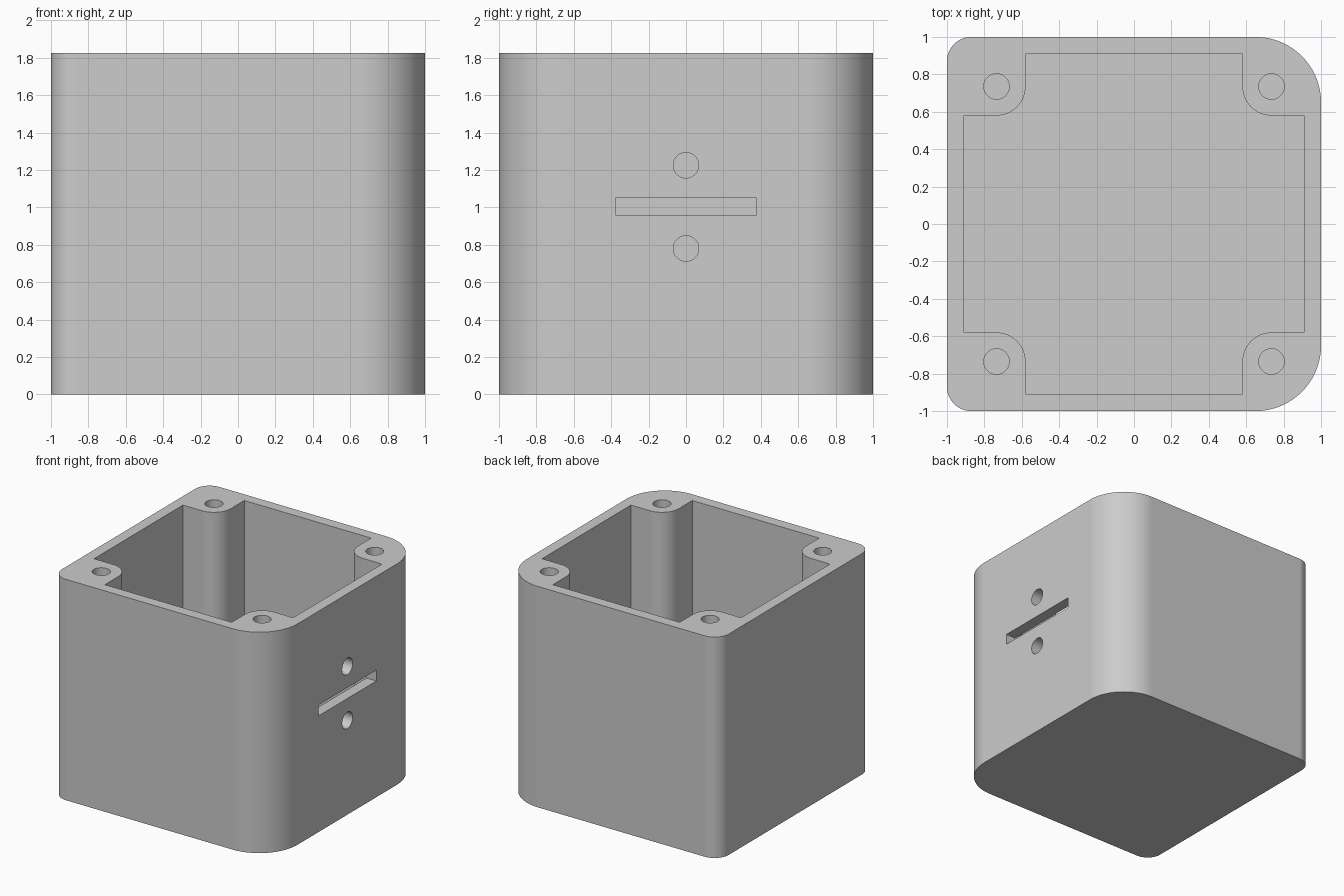
import bpy, bmesh, math
from mathutils import Matrix, Vector

cube = bpy.data.objects.get("Cube")
if cube:
    bpy.data.objects.remove(cube, do_unlink=True)

HEIGHT, FLOOR = 1.825, 0.09
WALL = 0.91          # inner wall distance from the centre
POST = 0.735         # screw post centre
POST_R = 0.155       # screw post rounding
HOLE_R = 0.068
STEPS = 24

grey = bpy.data.materials.new("light grey")
grey.use_nodes = True
colour = (0.604, 0.604, 0.604, 1)
grey.diffuse_color = colour
grey.node_tree.nodes["Principled BSDF"].inputs["Base Color"].default_value = colour


def arc(cx, cy, r, start, end, steps=STEPS):
    """Points along an arc, angles in degrees."""
    angles = [math.radians(start + (end - start) * i / steps) for i in range(steps + 1)]
    return [(cx + r * math.cos(a), cy + r * math.sin(a)) for a in angles]


def prism(name, outline, low, high, matrix=Matrix()):
    """Closed solid made by extruding an outline from low to high."""
    bm = bmesh.new()
    face = bm.faces.new([bm.verts.new((x, y, low)) for x, y in outline])
    grown = bmesh.ops.extrude_face_region(bm, geom=[face])["geom"]
    verts = [v for v in grown if isinstance(v, bmesh.types.BMVert)]
    bmesh.ops.translate(bm, verts=verts, vec=(0, 0, high - low))
    bmesh.ops.recalc_face_normals(bm, faces=bm.faces)
    bm.transform(matrix)
    mesh = bpy.data.meshes.new(name)
    bm.to_mesh(mesh)
    bm.free()
    mesh.materials.append(grey)
    obj = bpy.data.objects.new(name, mesh)
    bpy.context.collection.objects.link(obj)
    return obj


def circle(cx, cy):
    return arc(cx, cy, HOLE_R, 0, 360, 2 * STEPS)[:-1]


# Outer shell: wide rounding on the left-hand corners, tight on the others
outer = []
for sx, sy, r, start in ((1, 1, 0.35, 0), (-1, 1, 0.13, 90),
                         (-1, -1, 0.13, 180), (1, -1, 0.35, 270)):
    outer += arc(sx * (1 - r), sy * (1 - r), r, start, start + 90)
box = prism("enclosure_box", outer, 0, HEIGHT)

# Cavity outline: one notched corner, turned four times around the centre
inner_edge = POST - POST_R
corner = [(WALL, inner_edge)] + arc(POST, POST, POST_R, 270, 180) + [(inner_edge, WALL)]
cavity = []
for turn in range(4):
    spin = Matrix.Rotation(turn * math.pi / 2, 2)
    cavity += [tuple(spin @ Vector(p)) for p in corner]
cutters = [prism("cavity_cutter", cavity, FLOOR, HEIGHT + 0.1)]

# Screw holes in the corner posts
for sx in (-1, 1):
    for sy in (-1, 1):
        cutters.append(prism("screw_cutter", circle(sx * POST, sy * POST),
                             FLOOR, HEIGHT + 0.1))

# Slot and two round holes through the side wall (outline x, y become y, z)
to_side = Matrix(((0, 0, 1, 0), (1, 0, 0, 0), (0, 1, 0, 0), (0, 0, 0, 1)))
slot = [(-0.378, 0.96), (0.378, 0.96), (0.378, 1.05), (-0.378, 1.05)]
for outline in (slot, circle(0, 0.78), circle(0, 1.225)):
    cutters.append(prism("side_cutter", outline, 0.8, 1.1, to_side))

# Cut everything, then discard the cutters
bpy.ops.object.select_all(action="DESELECT")
bpy.context.view_layer.objects.active = box
box.select_set(True)
for cutter in cutters:
    cutter.hide_render = True
    mod = box.modifiers.new("cut", "BOOLEAN")
    mod.operation = "DIFFERENCE"
    mod.solver = "EXACT"
    mod.object = cutter
    bpy.ops.object.modifier_apply(modifier=mod.name)
    bpy.data.objects.remove(cutter, do_unlink=True)

# Smooth curves, crisp edges
bpy.ops.object.shade_smooth_by_angle(angle=math.radians(30))
weighted = box.modifiers.new("flat_walls", "WEIGHTED_NORMAL")
weighted.keep_sharp = True
